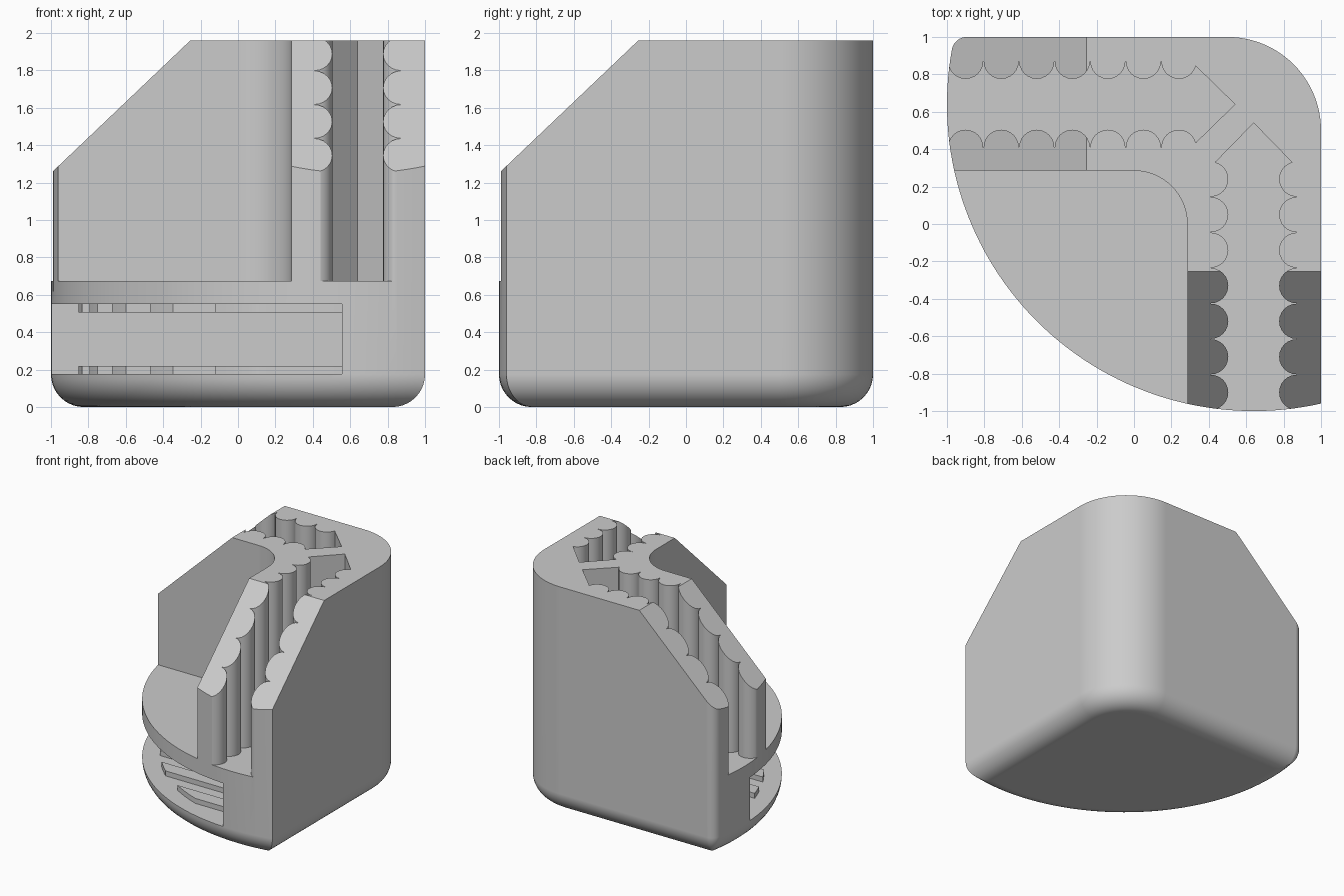
import bpy, bmesh
from math import sin, cos, pi, sqrt, atan2, acos, radians

if "Cube" in bpy.data.objects:
    bpy.data.objects.remove(bpy.data.objects["Cube"])

HEIGHT, DECK = 1.96, 0.675
C, R = 0.64, 1.64            # centre and radius of the big front arc
FILLET = 0.175

grey = bpy.data.materials.new("plain_grey")
grey.use_nodes = True
grey.diffuse_color = (0.6, 0.6, 0.6, 1)
grey.node_tree.nodes["Principled BSDF"].inputs["Base Color"].default_value = (0.6, 0.6, 0.6, 1)


def arc(cx, cy, r, a0, a1, n):
    return [(cx + r * cos(a0 + (a1 - a0) * i / n),
             cy + r * sin(a0 + (a1 - a0) * i / n)) for i in range(n + 1)]


def loft(name, rings):
    """Solid through a stack of equal-sized point rings."""
    bm = bmesh.new()
    loops = [[bm.verts.new(p) for p in ring] for ring in rings]
    n = len(loops[0])
    for a, b in zip(loops, loops[1:]):
        for i in range(n):
            j = (i + 1) % n
            bm.faces.new((a[i], a[j], b[j], b[i]))
    bm.faces.new(loops[0][::-1])
    bm.faces.new(loops[-1])
    bmesh.ops.recalc_face_normals(bm, faces=bm.faces)
    mesh = bpy.data.meshes.new(name)
    bm.to_mesh(mesh)
    bm.free()
    mesh.materials.append(grey)
    obj = bpy.data.objects.new(name, mesh)
    bpy.context.collection.objects.link(obj)
    return obj


def prism(name, pts, lo, hi, place=lambda u, v, w: (u, v, w)):
    return loft(name, [[place(u, v, w) for u, v in pts] for w in (lo, hi)])


def boolean(target, tool, operation="DIFFERENCE"):
    mod = target.modifiers.new(tool.name, "BOOLEAN")
    mod.operation, mod.solver, mod.object = operation, "EXACT", tool
    bpy.context.view_layer.objects.active = target
    bpy.ops.object.modifier_apply(modifier=mod.name)
    bpy.data.objects.remove(tool)


def outline(d):
    """Plan of the body, inset by d."""
    r = R - d
    small = max(0.08 - d, 0.003)
    cy = 1 - d - small
    cx = C - sqrt((r - small) ** 2 - (cy - C) ** 2)
    tangent = atan2(cy - C, cx - C)
    pts = arc(cx, cy, small, pi / 2, tangent, 6)
    pts += arc(C, C, r, tangent, 2 * pi - acos((1 - d - C) / r), 64)[1:]
    pts += arc(0.5, 0.5, 0.5 - d, 0, pi / 2, 24)
    return pts


# Body with rounded underside
rings = []
for i in range(11):
    a = pi / 2 * (1 - i / 10)
    d, z = FILLET * (1 - cos(a)), FILLET * (1 - sin(a))
    rings.append([(x, y, z) for x, y in outline(d)])
rings.append([(x, y, HEIGHT) for x, y in outline(0)])
body = loft("corner_body", rings)

# Open deck in the inner corner, leaving two upright arms
notch = [(-1.5, -1.5), (0.285, -1.5)] + arc(0, 0, 0.285, 0, pi / 2, 16) + [(-1.5, 0.285)]
boolean(body, prism("deck_cut", notch, DECK, 2.5))

# Sloping arm tops
slope = [(-1.2, 1.06), (-0.05, 2.155), (-0.05, 2.5), (-1.2, 2.5)]
boolean(body, prism("slope_back_arm", slope, -2, 2, lambda u, v, w: (u, w, v)))
boolean(body, prism("slope_front_arm", slope, -2, 2, lambda u, v, w: (w, u, v)))


# Scalloped channel, running along u with a pointed inner end
def channel():
    pitch, count, start = 0.19, 8, 0.335
    side = []
    for k in range(count):
        mid = start - pitch * (k + 0.5)
        bump = arc(mid, 0.41, pitch / 2 - 0.001, 0, pi, 12)
        side += bump if k else bump[1:]
    low = [(start, 0.44)] + side
    high = [(u, 2 * C - v) for u, v in reversed(low)]
    return [(0.54, C)] + low + high


boolean(body, prism("back_channel", channel(), DECK, 2.5))
boolean(body, prism("front_channel", channel(), DECK, 2.5, lambda u, v, w: (v, u, w)))

# Horizontal slot under the deck
lo, hi, wall = 0.177, 0.55, 0.555
square = [(-1.5, -1.5), (wall, -1.5), (wall, wall), (-1.5, wall)]
boolean(body, prism("slot_cut", square, lo, hi))

# Grip ribs on the slot floor and ceiling, with ends following the front arc
RIB = 1.5
for k in range(5):
    y0 = -0.772 + 0.283 * k
    ends = [y0 + 0.12 * i / 4 for i in range(5)]
    plan = [(wall + 0.02, y0 + 0.12), (wall + 0.02, y0)]
    plan += [(C - sqrt(RIB ** 2 - (C - y) ** 2), y) for y in ends]
    for name, z0, z1 in (("floor_rib", lo - 0.02, 0.22), ("ceiling_rib", 0.505, hi + 0.02)):
        boolean(body, prism(name, plan, z0, z1), "UNION")

# Smooth shading with sharp edges kept
bpy.ops.object.select_all(action="DESELECT")
body.select_set(True)
bpy.context.view_layer.objects.active = body
bpy.ops.object.shade_smooth_by_angle(angle=radians(30))
weighted = body.modifiers.new("weighted_normals", "WEIGHTED_NORMAL")
weighted.keep_sharp = True
